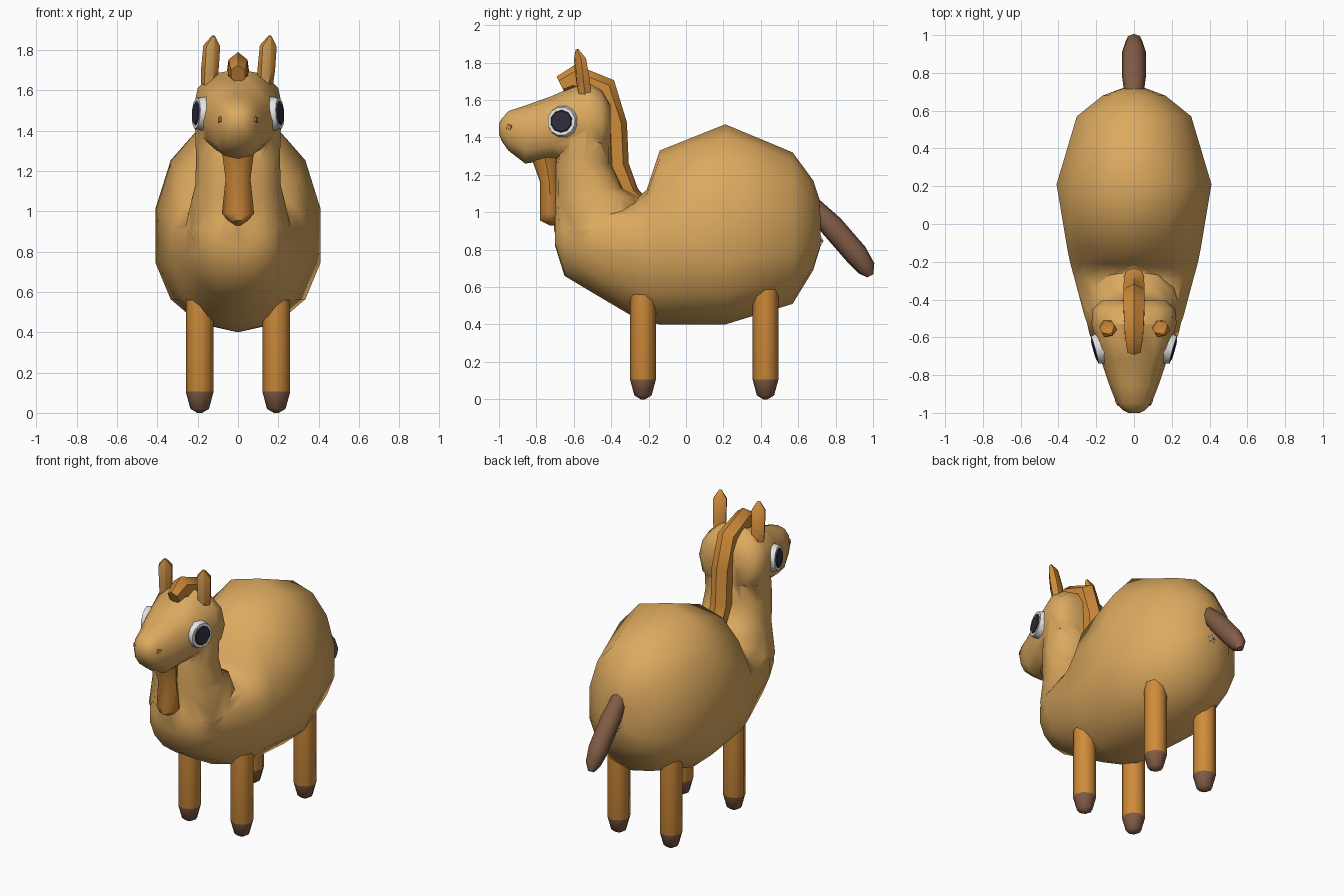
import bpy, bmesh, math
from mathutils import Vector, Matrix

if "Cube" in bpy.data.objects:
    bpy.data.objects.remove(bpy.data.objects["Cube"])


def material(name, rgb):
    m = bpy.data.materials.new(name)
    m.diffuse_color = (*rgb, 1)
    m.use_nodes = True
    m.node_tree.nodes["Principled BSDF"].inputs["Base Color"].default_value = m.diffuse_color
    return m


TAN = material("tan_coat", (0.72, 0.40, 0.115))
ORANGE = material("orange_hair", (0.63, 0.26, 0.042))
BROWN = material("dark_brown", (0.22, 0.107, 0.06))
WHITE = material("eye_white", (0.78, 0.78, 0.78))
BLACK = material("pupil_black", (0.026, 0.026, 0.042))


def finish(name, bm, mats, angle=50):
    bmesh.ops.recalc_face_normals(bm, faces=bm.faces)
    me = bpy.data.meshes.new(name)
    bm.to_mesh(me)
    bm.free()
    ob = bpy.data.objects.new(name, me)
    bpy.context.collection.objects.link(ob)
    for m in mats:
        me.materials.append(m)
    smooth(ob, angle)
    return ob


def smooth(ob, angle):
    bpy.ops.object.select_all(action='DESELECT')
    ob.select_set(True)
    bpy.context.view_layer.objects.active = ob
    bpy.ops.object.shade_smooth_by_angle(angle=math.radians(angle))


def loft(rings):
    """Skin a list of rings of points and cap both ends."""
    bm = bmesh.new()
    vs = [[bm.verts.new(p) for p in r] for r in rings]
    n = len(vs[0])
    for a, b in zip(vs, vs[1:]):
        for i in range(n):
            j = (i + 1) % n
            bm.faces.new((a[i], a[j], b[j], b[i]))
    bm.faces.new(vs[0])
    bm.faces.new(vs[-1])
    return bm


def unit_ring(n, power=2.0):
    """Superellipse points, the first one pointing along +v."""
    out = []
    for i in range(n):
        t = 2 * math.pi * i / n
        s, c = math.sin(t), math.cos(t)
        out.append(tuple(math.copysign(abs(q) ** (2 / power), q) if abs(q) > 1e-6 else 0.0
                         for q in (s, c)))
    return out


def along_y(rows, n, power, mid=None):
    """Rings facing y: (y, bottom, top, half width), widest at height mid."""
    rings = []
    for y, zb, zt, w in rows:
        m = mid if mid else (zb + zt) / 2
        rings.append([(w * u, y, m + v * ((zt - m) if v > 0 else (m - zb)))
                      for u, v in unit_ring(n, power)])
    return loft(rings)


def along_z(rows, n, power=2.0, x=0.0):
    """Rings facing z: (z, front y, back y, half width)."""
    return loft([[(x + w * u, (a + b) / 2 + v * (b - a) / 2, z)
                  for u, v in unit_ring(n, power)] for z, a, b, w in rows])


def tube(rows, n, x=0.0):
    """Tube bent in the yz plane: (y, z, half width, half thickness)."""
    rings = []
    for i, (y, z, w, h) in enumerate(rows):
        a, b = rows[max(i - 1, 0)], rows[min(i + 1, len(rows) - 1)]
        t = Vector((0, b[0] - a[0], b[1] - a[1])).normalized()
        nrm = Vector((0, -t.z, t.y))
        rings.append([Vector((x + w * u, y, z)) + nrm * h * v for u, v in unit_ring(n)])
    return loft(rings)


# Body with the single hump
body = finish("body", along_y([
    (-0.70, 0.82, 1.00, 0.11), (-0.65, 0.66, 1.06, 0.19), (-0.50, 0.57, 1.06, 0.265),
    (-0.28, 0.44, 1.06, 0.325), (-0.21, 0.415, 1.12, 0.345), (-0.14, 0.40, 1.33, 0.36),
    (0.21, 0.40, 1.47, 0.42), (0.57, 0.51, 1.32, 0.31), (0.68, 0.69, 1.17, 0.17),
    (0.72, 0.82, 1.05, 0.06)], 14, 2.15, 0.86), [TAN])

# Neck rising from the chest
neck = finish("neck", along_z([
    (0.72, -0.64, -0.22, 0.22), (0.90, -0.705, -0.20, 0.265), (1.08, -0.71, -0.25, 0.225),
    (1.13, -0.705, -0.34, 0.212), (1.26, -0.70, -0.395, 0.208), (1.50, -0.66, -0.395, 0.215),
    (1.60, -0.63, -0.43, 0.19)], 12, 2.3), [TAN])

# Head tapering to the muzzle
head = finish("head", along_y([
    (-0.405, 1.36, 1.58, 0.17), (-0.45, 1.30, 1.66, 0.22), (-0.53, 1.28, 1.705, 0.225),
    (-0.72, 1.28, 1.62, 0.175), (-0.86, 1.26, 1.57, 0.128), (-0.95, 1.33, 1.54, 0.092),
    (-0.985, 1.38, 1.50, 0.06), (-1.0, 1.42, 1.475, 0.03)], 12, 2.4), [TAN])

# Merge body, neck and head into one skin
for part in (neck, head):
    mod = body.modifiers.new("merge", 'BOOLEAN')
    mod.operation, mod.solver, mod.object = 'UNION', 'EXACT', part
    bpy.ops.object.select_all(action='DESELECT')
    body.select_set(True)
    bpy.context.view_layer.objects.active = body
    bpy.ops.object.modifier_apply(modifier=mod.name)
    bpy.data.objects.remove(part)
smooth(body, 75)

# Mane over the crown and down the neck
finish("mane", tube([
    (-0.67, 1.68, 0.04, 0.05), (-0.60, 1.715, 0.055, 0.075), (-0.44, 1.655, 0.065, 0.075),
    (-0.375, 1.47, 0.065, 0.06), (-0.365, 1.25, 0.065, 0.06), (-0.30, 1.10, 0.06, 0.05),
    (-0.24, 1.06, 0.04, 0.03)], 6), [ORANGE])

# Beard under the chin
finish("beard", along_z([
    (1.30, -0.83, -0.68, 0.08), (1.16, -0.78, -0.68, 0.062), (0.99, -0.78, -0.67, 0.08),
    (0.955, -0.78, -0.67, 0.05), (0.93, -0.73, -0.69, 0.012)], 8), [ORANGE])

# Tail
finish("tail", tube([
    (0.68, 1.03, 0.05, 0.05), (0.78, 0.925, 0.063, 0.063), (0.91, 0.775, 0.063, 0.063),
    (0.965, 0.70, 0.045, 0.05), (0.985, 0.66, 0.02, 0.018)], 8), [BROWN])

# White star under the tail
bm = bmesh.new()
star = [(r * math.sin(k * math.pi / 5), r * math.cos(k * math.pi / 5))
        for k in range(10) for r in [0.042 if k % 2 == 0 else 0.018]]
front = [bm.verts.new((u, 0.715, 0.845 + v)) for u, v in star]
tip = bm.verts.new((0, 0.735, 0.845))
for k in range(10):
    bm.faces.new((front[k], front[(k + 1) % 10], tip))
bm.faces.new(front)
finish("tail_star", bm, [WHITE])


def disc(name, mat, center, normal, radius, depth, sides):
    bm = bmesh.new()
    bmesh.ops.create_cone(bm, cap_ends=True, segments=sides, radius1=radius,
                          radius2=radius * 0.86, depth=depth)
    rot = Vector((0, 0, 1)).rotation_difference(Vector(normal).normalized()).to_matrix().to_4x4()
    bmesh.ops.transform(bm, matrix=Matrix.Translation(center) @ rot, verts=bm.verts)
    return finish(name, bm, [mat], 30)


for side, s in (("left", 1), ("right", -1)):
    # Eyes turned slightly forward
    nrm = Vector((s * 0.96, -0.27, 0.06)).normalized()
    spot = Vector((s * 0.184, -0.66, 1.485))
    disc(f"{side}_eye", WHITE, spot, nrm, 0.09, 0.05, 12)
    disc(f"{side}_pupil", BLACK, spot + nrm * 0.026, nrm, 0.064, 0.008, 10)

    # Nostrils
    disc(f"{side}_nostril", ORANGE, (s * 0.089, -0.945, 1.455),
         (s * 0.9, -0.43, 0.1), 0.02, 0.012, 4)

    # Ears with a coat-coloured front
    bm = tube([(-0.54, 1.63, 0.04, 0.035), (-0.55, 1.70, 0.045, 0.04),
               (-0.57, 1.82, 0.046, 0.03), (-0.588, 1.87, 0.008, 0.008)], 6, s * 0.14)
    bmesh.ops.rotate(bm, cent=(s * 0.14, -0.55, 1.65), verts=bm.verts,
                     matrix=Matrix.Rotation(math.radians(30), 3, 'Z'))
    bm.normal_update()
    bmesh.ops.recalc_face_normals(bm, faces=bm.faces)
    for f in bm.faces:
        f.material_index = int(f.normal.y < -0.8)
    finish(f"{side}_ear", bm, [ORANGE, TAN])

    # Legs with tapered hooves
    for end, y, top in (("front", -0.23, 0.56), ("back", 0.425, 0.60)):
        r = 0.069
        bm = along_z([(z, y - q, y + q, q) for z, q in
                      ((0.0, 0.012), (0.02, 0.046), (0.105, r), (top, r))], 8, 2.0, s * 0.19)
        for f in bm.faces:
            f.material_index = int(f.calc_center_median().z < 0.104)
        finish(f"{side}_{end}_leg", bm, [ORANGE, BROWN], 55)
